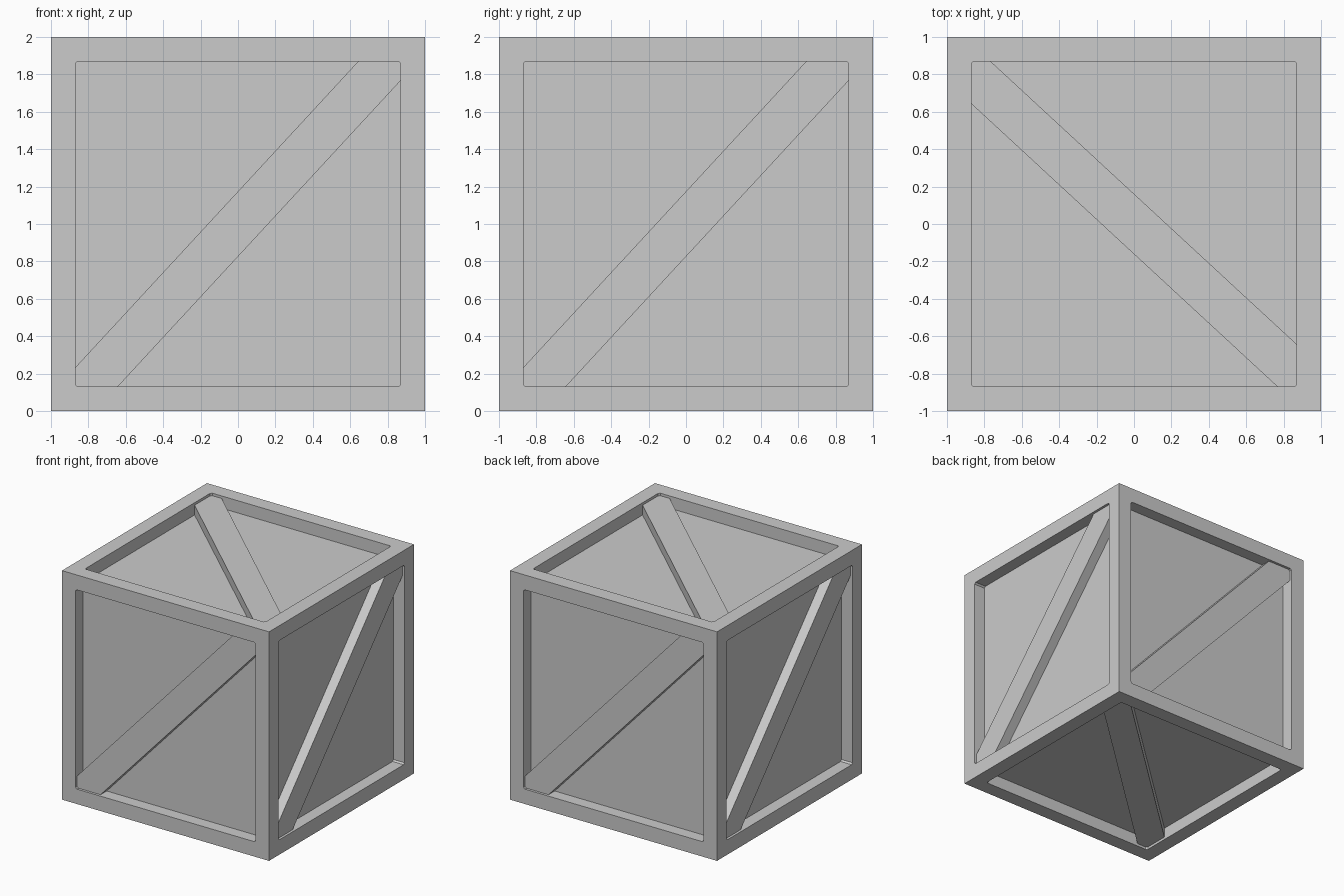
import bpy, bmesh
from mathutils import Matrix, Vector

if "Cube" in bpy.data.objects:
    bpy.data.objects.remove(bpy.data.objects["Cube"])

OPEN = 0.87      # half size of each recessed opening
DEPTH = 0.107    # depth of recessed panels
BRACE_GAP = 0.022  # brace face sits just below the frame face


def add_object(name, bm):
    bmesh.ops.recalc_face_normals(bm, faces=bm.faces)
    mesh = bpy.data.meshes.new(name)
    bm.to_mesh(mesh)
    bm.free()
    obj = bpy.data.objects.new(name, mesh)
    obj.location.z = 1
    bpy.context.collection.objects.link(obj)
    return obj


# Crate body: cube with a recessed panel in every side
bm = bmesh.new()
bmesh.ops.create_cube(bm, size=2)
sides = list(bm.faces)
bmesh.ops.inset_individual(bm, faces=sides, thickness=1 - OPEN, use_even_offset=True)
for face in sides:
    normal = face.normal.copy()
    panel = bmesh.ops.extrude_discrete_faces(bm, faces=[face])["faces"][0]
    bmesh.ops.translate(bm, verts=panel.verts, vec=-normal * DEPTH)

# Slightly eased corners of the openings
corners = [e for e in bm.edges
           if abs((e.verts[0].co - e.verts[1].co).length - DEPTH) < 1e-3]
bmesh.ops.bevel(bm, geom=corners, offset=0.013, segments=1,
                affect='EDGES', profile=0.5)
add_object("crate_frame", bm)


# Diagonal braces: strip trimmed to the square opening
def brace(name, u, v):
    u, v = Vector(u), Vector(v)
    w = u.cross(v)
    o = OPEN
    outline = [(-o, -o), (-0.643, -o), (o, 0.767),
               (o, o), (0.643, o), (-o, -0.767)]
    bm = bmesh.new()
    base = bm.faces.new([bm.verts.new(u * a + v * b + w * (1 - DEPTH))
                         for a, b in outline])
    top = bmesh.ops.extrude_face_region(bm, geom=[base])["geom"]
    bmesh.ops.translate(bm, vec=w * (DEPTH - BRACE_GAP),
                        verts=[g for g in top if isinstance(g, bmesh.types.BMVert)])
    add_object(name, bm)


X, Y, Z = Vector((1, 0, 0)), Vector((0, 1, 0)), Vector((0, 0, 1))
for name, u, v in [("front", X, Z), ("right", Y, Z), ("back", -X, Z),
                   ("left", -Y, Z), ("top", Y, -X), ("bottom", Y, X)]:
    brace(name + "_brace", u, v)
